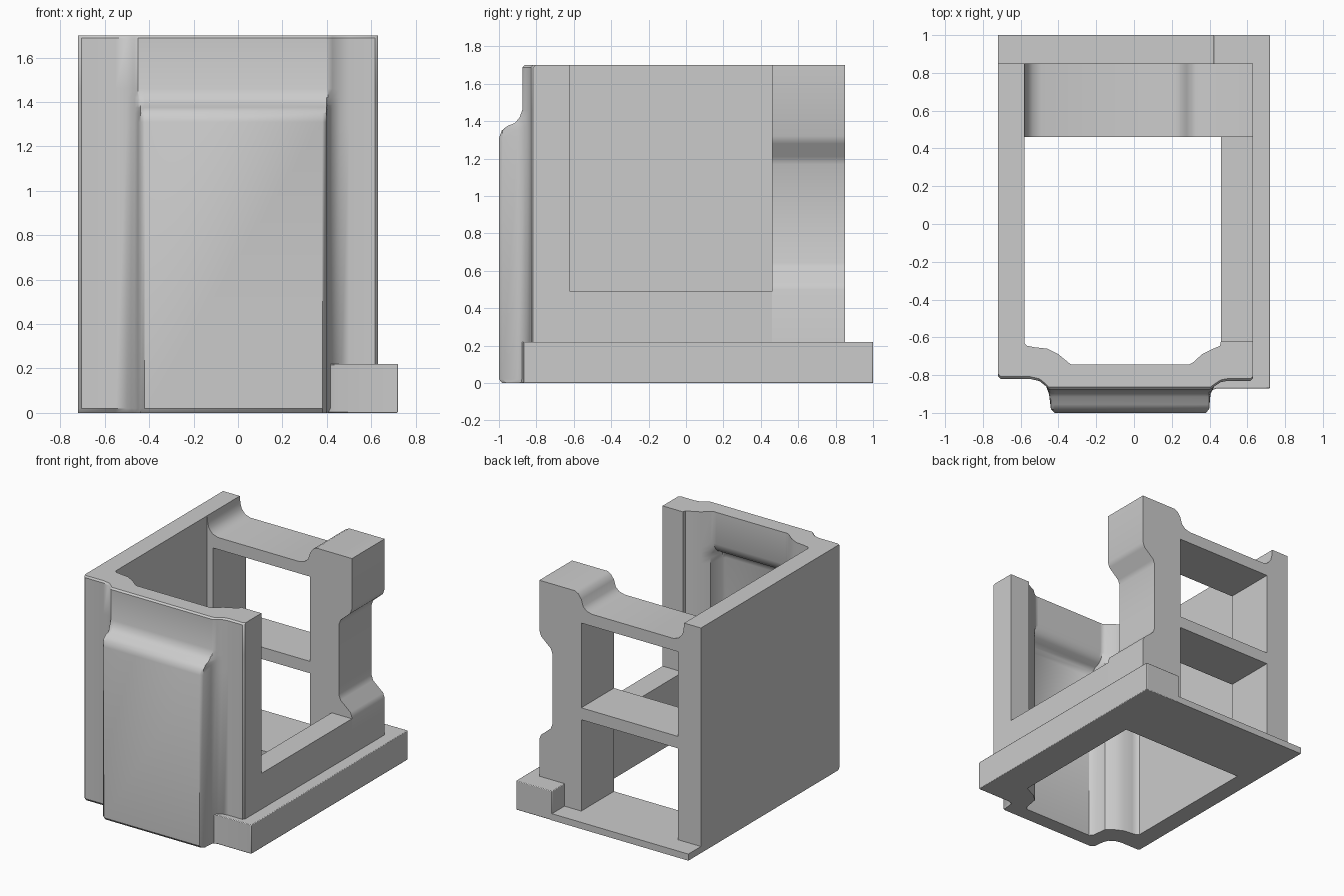
import bpy, bmesh, math

cube = bpy.data.objects.get("Cube")
if cube:
    bpy.data.objects.remove(cube, do_unlink=True)

GREY = (0.6, 0.6, 0.6, 1.0)
mat = bpy.data.materials.new("plain_grey")
mat.use_nodes = True
mat.diffuse_color = GREY
mat.node_tree.nodes["Principled BSDF"].inputs["Base Color"].default_value = GREY


def loft(name, rings, bevel=0.0):
    """Skin a stack of matching closed rings and cap both ends."""
    bm = bmesh.new()
    loops = [[bm.verts.new(p) for p in ring] for ring in rings]
    for a, b in zip(loops, loops[1:]):
        for i in range(len(a)):
            j = (i + 1) % len(a)
            bm.faces.new((a[i], a[j], b[j], b[i]))
    bm.faces.new(loops[0][::-1])
    bm.faces.new(loops[-1])
    bmesh.ops.recalc_face_normals(bm, faces=bm.faces)
    mesh = bpy.data.meshes.new(name)
    bm.to_mesh(mesh)
    bm.free()
    mesh.materials.append(mat)
    ob = bpy.data.objects.new(name, mesh)
    bpy.context.collection.objects.link(ob)
    bpy.ops.object.select_all(action='DESELECT')
    ob.select_set(True)
    bpy.context.view_layer.objects.active = ob
    bpy.ops.object.shade_smooth_by_angle(angle=math.radians(38))
    if bevel:
        mod = ob.modifiers.new("soft_edges", 'BEVEL')
        mod.width = bevel
        mod.segments = 2
        mod.limit_method = 'ANGLE'
        mod.angle_limit = math.radians(50)
    return ob


def plan_prism(name, pts, z0, z1, bevel=0.0):
    return loft(name, [[(x, y, z) for x, y in pts] for z in (z0, z1)], bevel)


def side_prism(name, pts, y0, y1, bevel=0.0):
    return loft(name, [[(x, y, z) for x, z in pts] for y in (y0, y1)], bevel)


def box(name, x0, x1, y0, y1, z0, z1):
    return plan_prism(name, [(x0, y0), (x1, y0), (x1, y1), (x0, y1)], z0, z1)


# Front wall: outer and inner plans, clamped to the panel depth at each height
outer = [(-.72, -.63), (-.72, -.805), (-.705, -.82), (-.55, -.82), (-.5, -.832),
         (-.465, -.86), (-.45, -.9), (-.44, -.98), (-.42, -1), (.38, -1),
         (.398, -.98), (.405, -.9), (.425, -.86), (.46, -.837), (.5, -.83),
         (.617, -.83), (.63, -.817), (.63, -.62)]
inner = [(.46, -.62), (.455, -.645), (.42, -.66), (.36, -.69), (.31, -.735),
         (.29, -.85), (.27, -.87), (-.31, -.87), (-.33, -.85), (-.345, -.735),
         (-.4, -.69), (-.46, -.66), (-.53, -.652), (-.565, -.645), (-.58, -.63)]
# (height, panel depth, edge inset)
levels = [(0, -1, .018), (.02, -1, 0), (1.31, -1, 0), (1.35, -.985, 0),
          (1.375, -.955, 0), (1.39, -.915, 0), (1.42, -.89, 0),
          (1.46, -.875, 0), (1.688, -.875, 0), (1.7, -.875, .012)]
rings = []
for z, depth, inset in levels:
    ring = [(x, max(y, depth) + (inset if y < -.7 else 0), z) for x, y in outer]
    ring += [(x, max(y, depth + .13), z) for x, y in inner]
    rings.append(ring)
loft("front_wall", rings)

# Solid side wall and low sill opposite it
box("side_wall", -.72, -.58, -.63, .85, 0, 1.7)
box("side_sill", .46, .63, -.62, .46, 0, .49)

# Raised foot wrapping the open side
plan_prism("base_rail", [(.4, -.9), (.41, -.88), (.44, -.87), (.72, -.87), (.72, 1),
                         (.42, 1), (.42, .8), (.6, .8), (.6, -.78), (.4, -.78)],
           0, .22, .014)

# Thin rear floor
box("rear_floor", -.72, .43, .46, 1, 0, .05)

# Waisted rear post with the curved top beam
side_prism("rear_post_and_beam", [
    (.28, 0), (.63, 0), (.63, .5), (.617, .535), (.535, .605), (.52, .645),
    (.52, 1.17), (.535, 1.21), (.615, 1.28), (.63, 1.32), (.63, 1.7),
    (.335, 1.7), (.305, 1.685), (.28, 1.65), (.265, 1.6), (.235, 1.572), (.19, 1.56),
    (-.49, 1.56), (-.535, 1.575), (-.565, 1.61), (-.575, 1.65), (-.58, 1.7),
    (-.58, 1.47), (.28, 1.47)], .46, .85)

# Rear window jamb and shelf
box("rear_jamb", -.58, -.53, .46, .85, 0, 1.5)
box("rear_shelf", -.55, .3, .46, .85, .74, .83)
